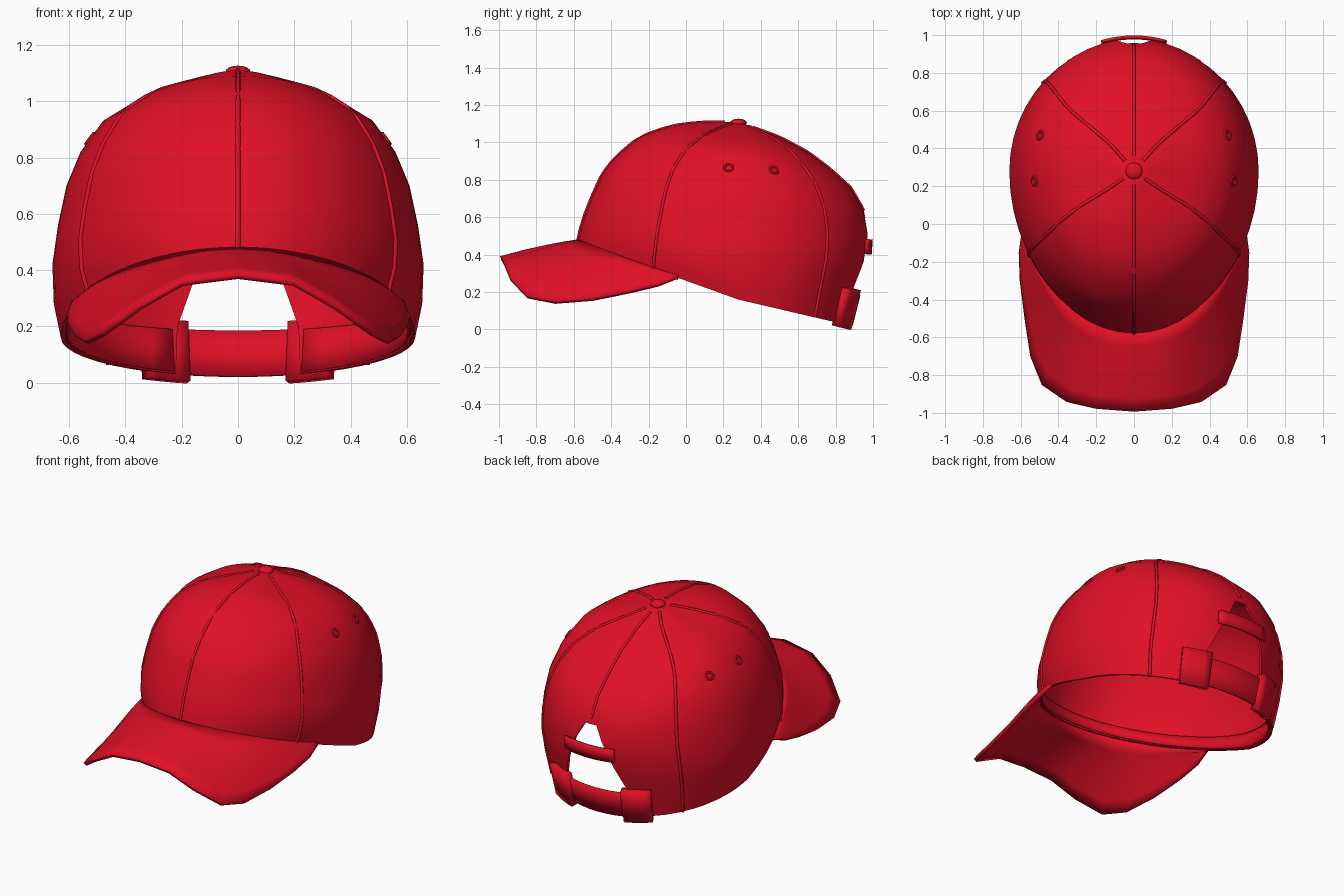
import bpy, bmesh
from math import sin, cos, radians, pi
from mathutils import Vector

cube = bpy.data.objects.get("Cube")
if cube:
    bpy.data.objects.remove(cube)

red = bpy.data.materials.new("red_cloth")
red.use_nodes = True
RGBA = (0.75, 0.005, 0.02, 1)
red.diffuse_color = RGBA
bsdf = red.node_tree.nodes["Principled BSDF"]
bsdf.inputs["Base Color"].default_value = RGBA
bsdf.inputs["Roughness"].default_value = 0.8

# Crown profiles (radius, height) from button to rim
FRONT = [(0, 1.11), (.2, 1.11), (.36, 1.09), (.53, 1.03), (.66, .92),
         (.73, .83), (.78, .72), (.82, .62), (.845, .54), (.86, .47)]
SIDE = [(0, 1.11), (.18, 1.06), (.35, 1.01), (.48, .93), (.56, .82),
        (.61, .7), (.64, .56), (.66, .42), (.655, .28), (.63, .16)]
BACK = [(0, 1.11), (.22, 1.03), (.37, .95), (.49, .86), (.6, .76),
        (.67, .64), (.7, .5), (.69, .36), (.645, .2), (.6, .02)]
CENTRE_Y = .28


def sample(points, t):
    """Point at t (0 to 1) along evenly spaced points."""
    s = t * (len(points) - 1)
    i = min(int(s + 1e-6), len(points) - 2)
    return Vector(points[i]).lerp(Vector(points[i + 1]), s - i)


def crown(angle, t, out=0.0):
    """Crown surface: angle in degrees from the front towards +x."""
    a = radians(angle)
    c = cos(a)
    rx, z_side = sample(SIDE, t)
    ry, z_end = sample(FRONT if c > 0 else BACK, t)
    w = abs(c) ** (2 - min(t, 1))
    return Vector(((rx + out) * sin(a), CENTRE_Y - (ry + out) * c,
                   z_side + (z_end - z_side) * w))


def finish(obj):
    obj.data.materials.clear()
    obj.data.materials.append(red)
    bpy.ops.object.select_all(action='DESELECT')
    obj.select_set(True)
    bpy.context.view_layer.objects.active = obj
    bpy.ops.object.shade_smooth_by_angle(angle=radians(35))
    return obj


def sheet(name, func, nu, nv, thick, offset=-1):
    """Thick sheet from func(u, v) with u and v in 0 to 1."""
    bm = bmesh.new()
    rows = [[bm.verts.new(func(i / nu, j / nv)) for j in range(nv + 1)]
            for i in range(nu + 1)]
    for a, b in zip(rows, rows[1:]):
        for j in range(nv):
            bm.faces.new((a[j], a[j + 1], b[j + 1], b[j]))
    bmesh.ops.remove_doubles(bm, verts=bm.verts, dist=1e-4)
    mesh = bpy.data.meshes.new(name)
    bm.to_mesh(mesh)
    bm.free()
    obj = bpy.data.objects.new(name, mesh)
    bpy.context.collection.objects.link(obj)
    mod = obj.modifiers.new("thickness", 'SOLIDIFY')
    mod.thickness = thick
    mod.offset = offset
    return finish(obj)


def patch(name, a0, a1, t0, t1, out, thick, nu=8, nv=2):
    """Piece of cloth lying on part of the crown."""
    return sheet(name, lambda u, v: crown(a0 + (a1 - a0) * u,
                                          t0 + (t1 - t0) * v, out),
                 nu, nv, thick)


# Crown with the arched opening cut at the back
dome = patch("crown", 0, 360, 0, 1, 0, .016, nu=48, nv=18)
half_arch = [(.23, -.2), (.215, .2), (.165, .34), (.1, .49), (.04, .6)]
outline = half_arch + [(-x, z) for x, z in reversed(half_arch)]
bm = bmesh.new()
face = bm.faces.new([bm.verts.new((x, .6, z)) for x, z in outline])
new = bmesh.ops.extrude_face_region(bm, geom=[face])["geom"]
bmesh.ops.translate(bm, vec=(0, .7, 0),
                    verts=[g for g in new if isinstance(g, bmesh.types.BMVert)])
bmesh.ops.recalc_face_normals(bm, faces=bm.faces)
cut_mesh = bpy.data.meshes.new("opening_cutter")
bm.to_mesh(cut_mesh)
bm.free()
cutter = bpy.data.objects.new("opening_cutter", cut_mesh)
cutter.hide_render = True
bpy.context.collection.objects.link(cutter)
cut = dome.modifiers.new("opening", 'BOOLEAN')
cut.operation = 'DIFFERENCE'
cut.solver = 'EXACT'
cut.object = cutter
bpy.context.view_layer.update()
graph = bpy.context.evaluated_depsgraph_get()
cut_dome = bpy.data.meshes.new_from_object(dome.evaluated_get(graph))
dome.modifiers.clear()
dome.data = cut_dome
bpy.data.objects.remove(cutter)
finish(dome)

# Curved brim, ruled from the rim to its outer edge
EDGE = [(0, -.99, .38), (.2, -.975, .355), (.35, -.94, .27), (.48, -.85, .175),
        (.54, -.7, .145), (.57, -.5, .16), (.595, -.3, .2), (.6, -.15, .235)]
BRIM_ANGLE = 68
EDGE.append(tuple(crown(BRIM_ANGLE, 1)))


def brim_point(u, v):
    s = 2 * u - 1
    edge = sample(EDGE, abs(s))
    if s < 0:
        edge.x = -edge.x
    rim = crown(s * BRIM_ANGLE, 1, -.005)
    point = rim.lerp(edge, v)
    point.z += .03 * v * (1 - v)
    return point


sheet("brim", brim_point, 32, 6, .024, 0)

# Inner sweatband
patch("sweatband", -158, 158, .9, .995, -.02, .008, nu=40)

# Adjusting strap, its end tabs and the upper bar across the opening
patch("strap", 150, 210, .9, 1, .012, .014, nu=12)
for side, a in (("left", 149), ("right", 196)):
    patch(side + "_strap_tab", a, a + 15, .885, 1.018, .035, .045, nu=4)
patch("opening_bar", 165, 195, .682, .746, .02, .016)

# Raised seams between the six panels
for name, angle, end in (("front", 0, 1), ("left_front", 58, 1),
                         ("right_front", -58, 1), ("left_back", 133, 1),
                         ("right_back", -133, 1), ("back", 180, .56)):
    curve = bpy.data.curves.new(name + "_seam", 'CURVE')
    curve.dimensions = '3D'
    curve.bevel_depth = .009
    curve.bevel_resolution = 1
    line = curve.splines.new('POLY')
    line.points.add(18)
    for i, p in enumerate(line.points):
        p.co = (*crown(angle, .04 + (end - .04) * i / 18), 1)
    curve.materials.append(red)
    obj = bpy.data.objects.new(name + "_seam", curve)
    bpy.context.collection.objects.link(obj)

# Top button
bpy.ops.mesh.primitive_uv_sphere_add(segments=12, ring_count=8, radius=1,
                                     location=(0, CENTRE_Y, 1.105))
button = bpy.context.object
button.name = "top_button"
button.scale = (.045, .045, .022)
finish(button)

# Stitched eyelets on the side panels
for side, sign in (("left", 1), ("right", -1)):
    for place, angle in (("front", 85), ("rear", 110)):
        a, t = sign * angle, .4
        pos = crown(a, t)
        across = crown(a + 3, t) - crown(a - 3, t)
        normal = (crown(a, t + .03) - crown(a, t - .03)).cross(across)
        bpy.ops.mesh.primitive_torus_add(
            major_radius=.022, minor_radius=.008, major_segments=12,
            minor_segments=6, location=pos,
            rotation=normal.to_track_quat('Z', 'Y').to_euler())
        eyelet = bpy.context.object
        eyelet.name = side + "_" + place + "_eyelet"
        finish(eyelet)
